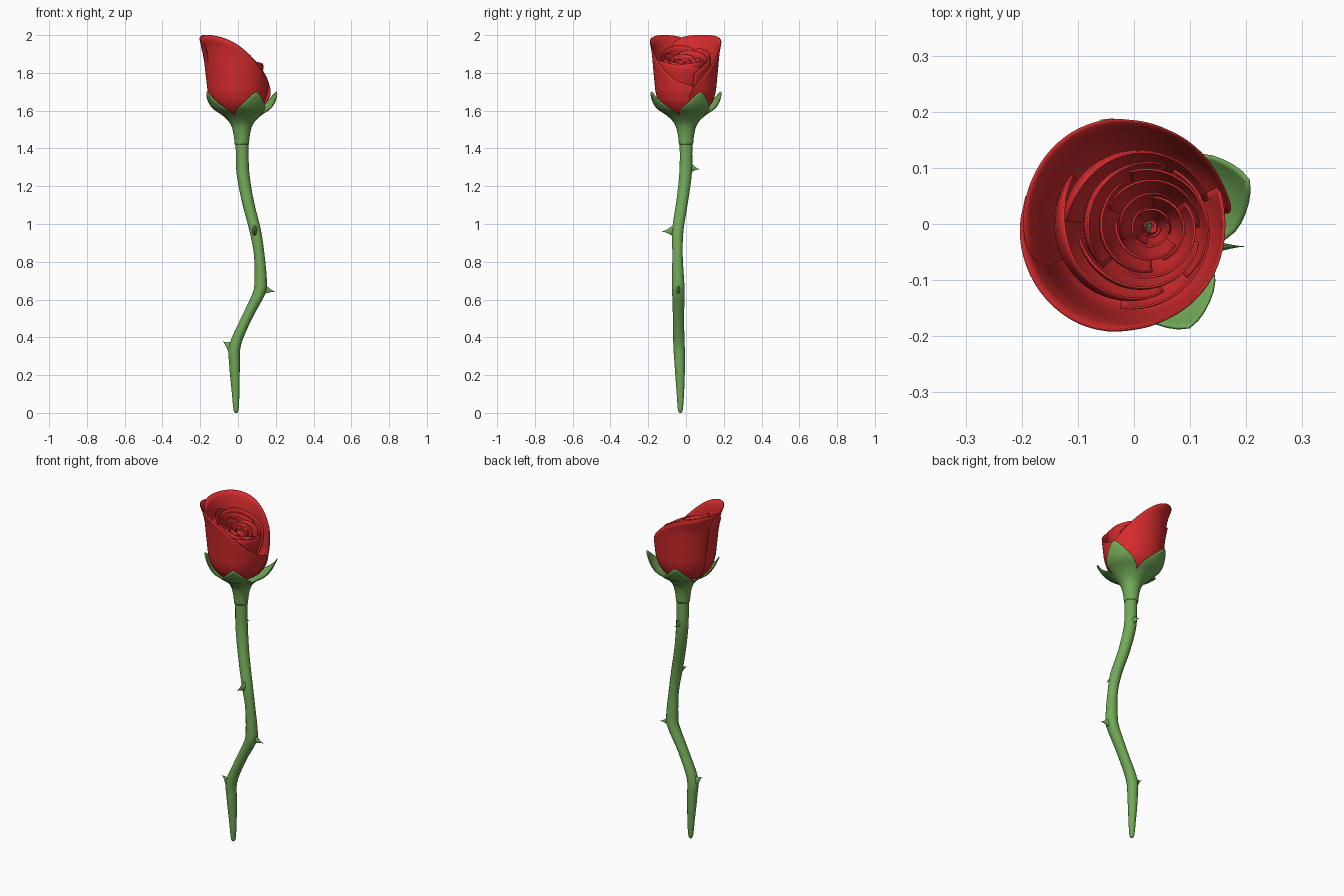
import bpy, bmesh, math
from math import sin, cos, pi, radians
from mathutils import Vector

if "Cube" in bpy.data.objects:
    bpy.data.objects.remove(bpy.data.objects["Cube"], do_unlink=True)


def material(name, rgb):
    m = bpy.data.materials.new(name)
    m.use_nodes = True
    m.diffuse_color = (*rgb, 1)
    node = next(n for n in m.node_tree.nodes if n.type == 'BSDF_PRINCIPLED')
    node.inputs["Base Color"].default_value = (*rgb, 1)
    return m


RED = material("petal red", (0.66, 0.024, 0.026))
GREEN = material("stem green", (0.165, 0.40, 0.095))


def surface(name, nu, nv, point, mat, thick=0.0, closed=False):
    """Smooth grid of point(u, v), with u and v running from 0 to 1."""
    bm = bmesh.new()
    cols = nu if closed else nu + 1
    rows = [[bm.verts.new(point(i / nu, j / nv)) for i in range(cols)]
            for j in range(nv + 1)]
    for low, high in zip(rows, rows[1:]):
        for i in range(nu):
            k = (i + 1) % cols
            bm.faces.new((low[i], low[k], high[k], high[i]))
    bmesh.ops.remove_doubles(bm, verts=bm.verts, dist=1e-5)
    bmesh.ops.recalc_face_normals(bm, faces=bm.faces)
    mesh = bpy.data.meshes.new(name)
    bm.to_mesh(mesh)
    bm.free()
    mesh.materials.append(mat)
    ob = bpy.data.objects.new(name, mesh)
    bpy.context.collection.objects.link(ob)
    bpy.ops.object.select_all(action='DESELECT')
    ob.select_set(True)
    bpy.context.view_layer.objects.active = ob
    bpy.ops.object.shade_smooth_by_angle(angle=radians(50))
    if thick:
        mod = ob.modifiers.new("thickness", 'SOLIDIFY')
        mod.thickness = thick
        mod.offset = 0
    return ob


def spline(pts, t):
    """Catmull-Rom point at t in 0..1 through a list of tuples."""
    n = len(pts) - 1
    i = min(int(t * n), n - 1)
    f = t * n - i
    a, b, c, d = (Vector(pts[min(max(k, 0), n)]) for k in range(i - 1, i + 3))
    return b + (c - a) * (f / 2) + (2 * a - 5 * b + 4 * c - d) * (f * f / 2) \
        + (3 * b - a - 3 * c + d) * (f ** 3 / 2)


def lookup(pts, x):
    """Piecewise linear value at x from (x, value) pairs."""
    for (x0, y0), (x1, y1) in zip(pts, pts[1:]):
        if x <= x1:
            return y0 + (y1 - y0) * max(0, (x - x0) / (x1 - x0))
    return pts[-1][1]


# Stem: x, y, z, radius along a crooked path
STEM = [(-.01, -.03, 0, 0), (-.01, -.03, .015, .013), (-.013, -.03, .12, .021),
        (-.018, -.033, .25, .028), (-.015, -.037, .36, .031),
        (.045, -.04, .5, .03), (.11, -.04, .63, .034), (.12, -.042, .7, .033),
        (.112, -.045, .84, .028), (.09, -.043, .97, .031),
        (.052, -.02, 1.12, .032), (.026, -.002, 1.27, .034),
        (.022, 0, 1.4, .034), (.02, 0, 1.5, .036)]


def stem_point(u, v):
    x, y, z, r = Vector(spline(STEM, v))
    a = u * 2 * pi
    return x + r * cos(a), y + r * sin(a), z


def spline4(pts, t):
    return spline(pts, t)


surface("stem", 14, 52, stem_point, GREEN, closed=True)


# Thorns: tapered spikes, taller than wide at the root
def thorn(name, root, tip):
    root, tip = Vector(root), Vector(tip)
    out = (tip - root).normalized()
    side = out.cross(Vector((0, 0, 1))).normalized()
    up = side.cross(out)

    def point(u, v):
        a, r = u * 2 * pi, (1 - v) ** 1.5
        return root.lerp(tip, v) + side * (.022 * r * cos(a)) + up * (.05 * r * sin(a))
    surface(name, 10, 7, point, GREEN, closed=True)


thorn("thorn_low", (-.02, -.037, .34), (-.083, -.037, .38))
thorn("thorn_bend", (.11, -.041, .66), (.2, -.04, .64))
thorn("thorn_front", (.09, -.044, .965), (.085, -.13, .96))
thorn("thorn_back", (.025, 0, 1.3), (.025, .072, 1.29))

# Calyx: a flared cup whose rim rises into four pointed sepals
CUP = [(.035, 1.42), (.042, 1.48), (.06, 1.535), (.105, 1.58),
       (.15, 1.61), (.178, 1.65), (.2, 1.7)]


def calyx_point(u, v):
    a = u * 2 * pi
    d = abs((u * 4 + .5) % 1 - .5) * 2
    peak = (1 - d) ** .8
    r, z = spline(CUP, v * (.47 + .53 * peak))
    a += radians(23)
    return .02 + r * cos(a), r * sin(a), z


surface("calyx", 64, 18, calyx_point, GREEN, .005, closed=True)

# Outer petals: two large wraps, high at one side and dipping at the other
BOWL = [(1.57, .03), (1.585, .085), (1.61, .118), (1.65, .147), (1.7, .162),
        (1.8, .172), (1.9, .181), (1.95, .19), (2, .208)]


def outer_petal(name, start, end, grow):
    def point(u, v):
        a = radians(start + (end - start) * u)
        c = -cos(a)
        edge = abs(2 * u - 1) ** 8
        rim = 1.945 + .125 * c - .07 * c * c - .07 * edge
        z = 1.57 + (rim - 1.57) * v ** 1.4
        r = lookup(BOWL, z) * (grow[0] + (grow[1] - grow[0]) * u)
        r *= 1 + .08 * edge * v ** 3
        return .003 + r * cos(a), -.003 + r * sin(a), z
    surface(name, 44, 18, point, RED, .005)


outer_petal("outer_petal_back", 8, 205, (1.0, .95))
outer_petal("outer_petal_front", 165, 385, (1.0, .93))


# Inner petals: overlapping rings that tighten towards the heart
def inner_petal(name, start, span, size, top, tilt, cx):
    def point(u, v):
        a = radians(start + span * u)
        rim = top - tilt * cos(a) - .05 * abs(2 * u - 1) ** 3
        z = 1.61 + (rim - 1.61) * v
        r = size * (1.04 - .14 * u) * (.25 + .75 * sin(pi * .6 * (z - 1.58) / .32))
        return cx + r * cos(a), -.006 + r * sin(a), z
    surface(name, 22, 12, point, RED, .004)


RINGS = [(.14, 1.895, .055, .0), (.113, 1.885, .035, .018), (.088, 1.875, .025, .026),
         (.06, 1.865, .015, .03), (.034, 1.87, .005, .03)]
for ring, (size, top, tilt, cx) in enumerate(RINGS):
    for k in range(3):
        inner_petal(f"inner_petal_{ring + 1}_{k + 1}", 50 * ring + 120 * k + 20,
                    155, size, top, tilt, cx)


# Heart: tightly rolled strip in the middle
def heart_point(u, v):
    a, r = u * 4 * pi, .005 + .014 * u
    return .03 + r * cos(a), -.006 + r * sin(a), 1.7 + (.165 - .02 * u) * v


surface("heart", 40, 4, heart_point, RED, .002)
